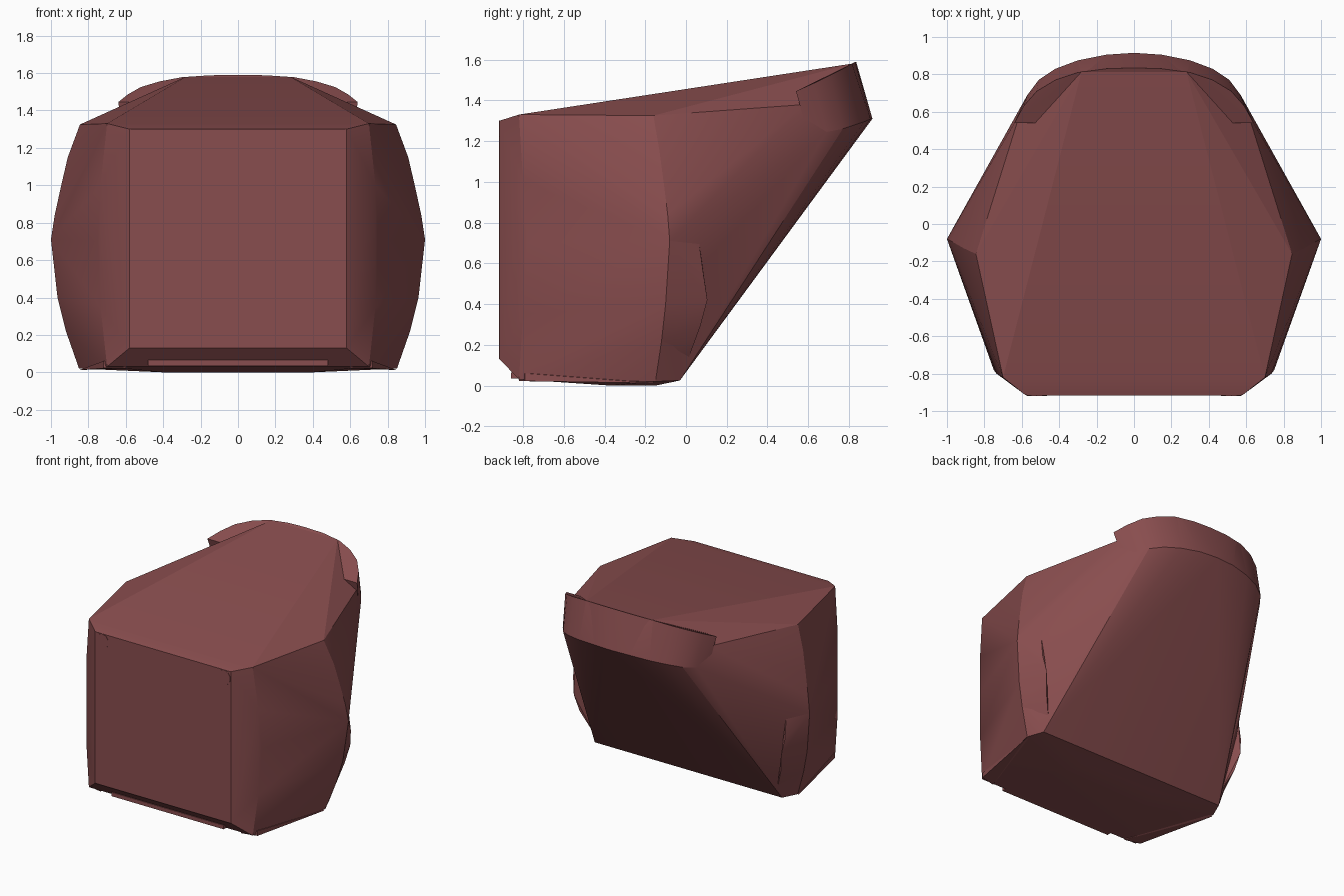
import bpy, bmesh, math
from mathutils import Matrix

if "Cube" in bpy.data.objects:
    bpy.data.objects.remove(bpy.data.objects["Cube"])

mat = bpy.data.materials.new("dull_red")
mat.diffuse_color = (0.25, 0.075, 0.077, 1)
mat.use_nodes = True
mat.node_tree.nodes["Principled BSDF"].inputs["Base Color"].default_value = mat.diffuse_color


def finish(bm, name, smooth=20):
    bmesh.ops.recalc_face_normals(bm, faces=bm.faces)
    me = bpy.data.meshes.new(name)
    bm.to_mesh(me)
    bm.free()
    ob = bpy.data.objects.new(name, me)
    bpy.context.collection.objects.link(ob)
    me.materials.append(mat)
    bpy.ops.object.select_all(action='DESELECT')
    ob.select_set(True)
    bpy.context.view_layer.objects.active = ob
    bpy.ops.object.shade_smooth_by_angle(angle=math.radians(smooth))
    return ob


def hull(name, points, sides=(1, -1), smooth=20):
    """Convex skin around points; sides=(1,-1) mirrors them across x."""
    bm = bmesh.new()
    for p in {(s * x, y, z) for s in sides for x, y, z in points}:
        bm.verts.new(p)
    res = bmesh.ops.convex_hull(bm, input=bm.verts[:])
    loose = {g for g in res["geom_interior"] + res["geom_unused"]
             if isinstance(g, bmesh.types.BMVert)}
    bmesh.ops.delete(bm, geom=list(loose), context='VERTS')
    bmesh.ops.dissolve_limit(bm, angle_limit=0.005, verts=bm.verts[:], edges=bm.edges[:])
    return finish(bm, name, smooth)


# Half outlines shared by the parts
front_frame = [(0.58, -0.915, 1.30), (0.58, -0.915, 0.13)]
front_pillar = [(0.70, -0.82, 1.33), (0.735, -0.80, 1.0), (0.75, -0.78, 0.7),
                (0.735, -0.80, 0.35), (0.70, -0.82, 0.03)]
side_ridge = [(0.845, -0.16, 1.325), (0.91, -0.13, 1.15), (0.945, -0.11, 1.0),
              (0.98, -0.09, 0.84), (1.0, -0.08, 0.71), (0.965, -0.10, 0.4),
              (0.92, -0.12, 0.22), (0.85, -0.15, 0.02)]
base = [(0.80, -0.03, 0.025), (0.77, 0.02, 0.10), (0.40, -0.37, 0.0),
        (0.30, -0.15, 0.0)]
rim_low = [(0, 0.915, 1.31), (0.15, 0.905, 1.308), (0.30, 0.875, 1.295),
           (0.42, 0.83, 1.28), (0.51, 0.77, 1.26), (0.57, 0.69, 1.245),
           (0.61, 0.60, 1.225)]
rim_top = [(0, 0.835, 1.59), (0.15, 0.83, 1.588), (0.30, 0.81, 1.578),
           (0.42, 0.77, 1.555), (0.52, 0.71, 1.525), (0.59, 0.63, 1.485),
           (0.64, 0.54, 1.445)]

# Main tapered body
hull("body", front_frame + front_pillar + side_ridge + base + rim_low
     + [(0.28, 0.815, 1.58), (0.61, 0.59, 1.38)], smooth=18)

# Rounded back lip, standing slightly proud of the sloping shoulders
hull("back_lip", rim_top + rim_low, smooth=30)

for s, label in ((1, "right"), (-1, "left")):
    # Low swelling behind the side ridge
    hull("side_swelling_" + label,
         side_ridge[4:7] + [(0.90, 0.06, 0.73), (0.905, 0.085, 0.55),
                            (0.885, 0.105, 0.42), (0.86, 0.07, 0.29),
                            (0.78, 0.0, 0.10), (0.84, -0.12, 0.08)], (s,))
    # Round stud in the upper front corner
    bm = bmesh.new()
    bmesh.ops.create_cone(bm, cap_ends=True, segments=10, radius1=0.058,
                          radius2=0.058, depth=0.02,
                          matrix=Matrix.Translation((s * 0.52, -0.909, 1.243))
                          @ Matrix.Rotation(math.pi / 2, 4, 'X'))
    finish(bm, "front_stud_" + label)
    # Small foot under the front corner
    hull("front_foot_" + label,
         [(0.60, -0.82, 0.022), (0.85, -0.16, 0.012), (0.72, -0.79, 0.022),
          (0.72, -0.79, 0.06), (0.60, -0.82, 0.06), (0.80, -0.16, 0.03)], (s,))

# Flat front panel
hull("front_panel", [(0.572, -0.917, 1.30), (0.572, -0.917, 0.13),
                     (0.572, -0.90, 1.30), (0.572, -0.90, 0.13)])

# Thin bar along the lower front edge
hull("lower_front_bar", [(0.48, -0.86, 0.035), (0.48, -0.82, 0.035),
                         (0.48, -0.86, 0.065), (0.48, -0.82, 0.065)])
